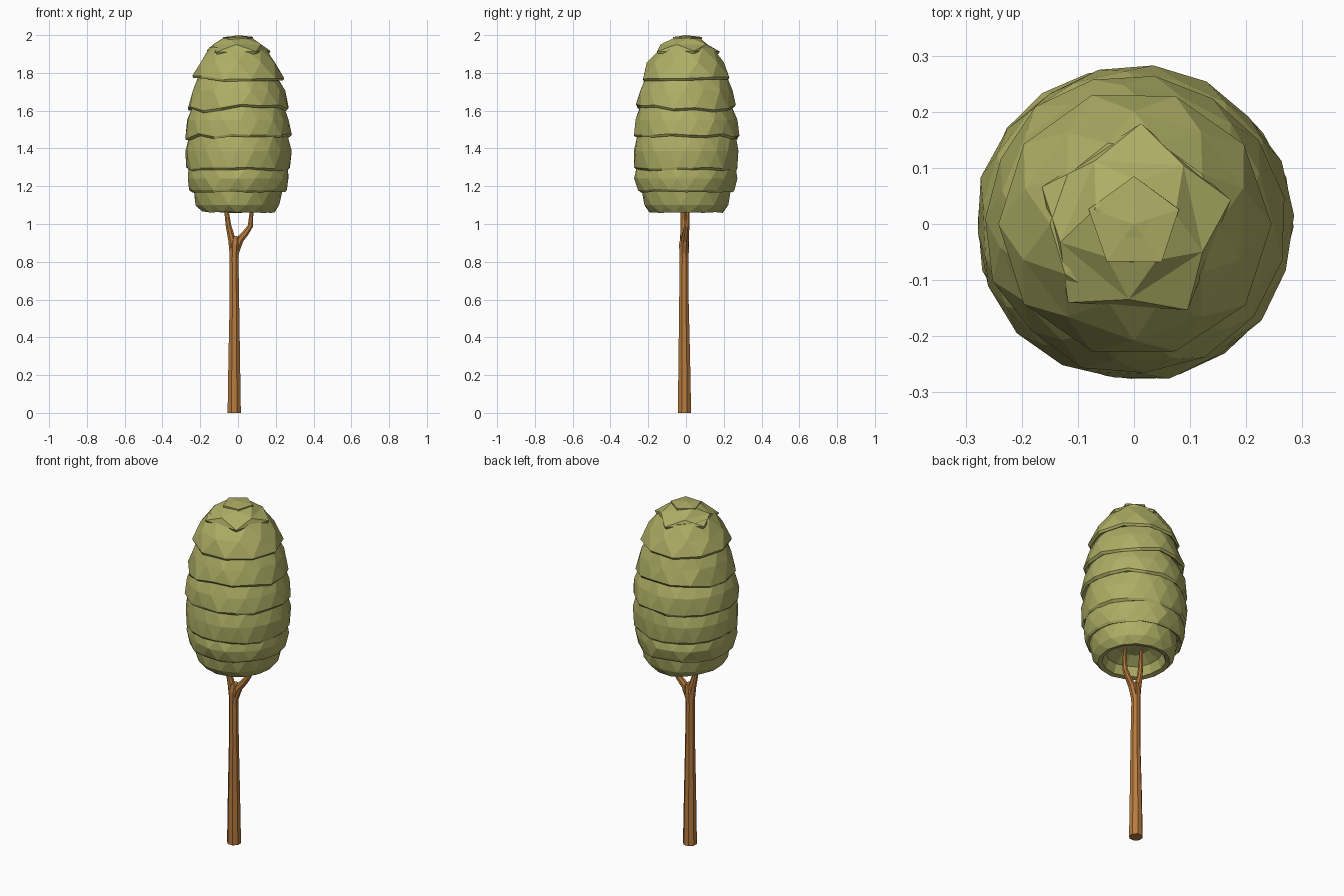
import bpy, bmesh, math, random
from mathutils import Vector

if "Cube" in bpy.data.objects:
    bpy.data.objects.remove(bpy.data.objects["Cube"])

random.seed(4)


def material(name, rgb):
    m = bpy.data.materials.new(name)
    m.diffuse_color = (*rgb, 1)
    m.use_nodes = True
    m.node_tree.nodes["Principled BSDF"].inputs["Base Color"].default_value = m.diffuse_color
    return m


LEAF = material("leaf green", (0.42, 0.42, 0.13))
BARK = material("bark brown", (0.48, 0.20, 0.05))


def finish(bm, name, mat):
    bmesh.ops.recalc_face_normals(bm, faces=bm.faces)
    me = bpy.data.meshes.new(name)
    bm.to_mesh(me)
    bm.free()
    me.materials.append(mat)
    ob = bpy.data.objects.new(name, me)
    bpy.context.collection.objects.link(ob)
    return ob


def tier(name, sides, profile, turn, wave, close_bottom=None):
    """Leaf skirt: triangulated rings turned half a step against each other."""
    bm = bmesh.new()
    ripple = [random.uniform(-wave, wave) for _ in range(sides)]
    rings = []
    for k, (r, z, edge) in enumerate(profile):
        ring = []
        for i in range(sides):
            shift = 0.0 if edge else 0.5
            a = math.radians(turn) + 2 * math.pi * (i + shift) / sides
            rr = r * random.uniform(0.98, 1.02)
            zz = z + (ripple[i] if edge else 0)
            ring.append(bm.verts.new((rr * math.cos(a), rr * math.sin(a), zz)))
        rings.append(ring)
    for k in range(len(rings) - 1):
        lo, hi = rings[k], rings[k + 1]
        same = profile[k][2] == profile[k + 1][2]
        lo_edge = profile[k][2]
        for i in range(sides):
            j = (i + 1) % sides
            if same:
                bm.faces.new((lo[i], lo[j], hi[j], hi[i]))
            elif lo_edge:
                bm.faces.new((lo[i], lo[j], hi[i]))
                bm.faces.new((lo[j], hi[j], hi[i]))
            else:
                bm.faces.new((lo[i], hi[j], hi[i]))
                bm.faces.new((lo[i], lo[j], hi[j]))
    tip = bm.verts.new((0, 0, profile[-1][1] + 0.004))
    for i in range(sides):
        bm.faces.new((rings[-1][i], rings[-1][(i + 1) % sides], tip))
    if close_bottom is not None:
        c = bm.verts.new((0, 0, close_bottom))
        for i in range(sides):
            bm.faces.new((rings[0][(i + 1) % sides], rings[0][i], c))
    return finish(bm, name, LEAF)


# hollow bottom tier: inside first, then outside
tier("leaf_tier_bottom", 15,
     [(0.09, 1.155, True), (0.15, 1.12, True), (0.17, 1.07, True), (0.195, 1.064, True),
      (0.222, 1.10, False), (0.24, 1.19, True), (0.20, 1.21, True)], 5, 0.006, 1.165)

# stacked skirts: sides, lower radius, lower z, upper radius, upper z, turn, wave
skirts = [
    (18, 0.256, 1.170, 0.262, 1.30, 0, 0.004),
    (20, 0.274, 1.285, 0.262, 1.47, 8, 0.005),
    (18, 0.281, 1.455, 0.238, 1.63, 3, 0.012),
    (15, 0.268, 1.605, 0.205, 1.79, 10, 0.018),
    (10, 0.243, 1.765, 0.150, 1.93, 36, 0.012),
    (5, 0.180, 1.905, 0.075, 1.988, 14, 0.012),
]
for n, (s, r0, z0, r1, z1, turn, wave) in enumerate(skirts):
    tier(f"leaf_tier_{n + 2}", s,
         [(r0 - 0.055, z0 + 0.025, True), (r0 - 0.008, z0, True), (r0, z0 + 0.012, True),
          (r0 * 0.45 + r1 * 0.55 + 0.012, z0 * 0.45 + z1 * 0.55, False),
          (r1, z1, True)], turn, wave)

# small five-sided top tuft
tier("leaf_tuft", 5, [(0.05, 1.975, True), (0.083, 1.978, True), (0.084, 1.99, True),
                      (0.03, 1.996, True)], 18, 0.003)


def limb(name, path, sides=8):
    """Tapered tube through (x, y, z, radius) points."""
    bm = bmesh.new()
    pts = [Vector(p[:3]) for p in path]
    rings = []
    for i, p in enumerate(pts):
        d = (pts[min(i + 1, len(pts) - 1)] - pts[max(i - 1, 0)]).normalized()
        if i == 0 and p.z == 0:
            d = Vector((0, 0, 1))
        u = Vector((0, 1, 0)).cross(d).normalized()
        v = d.cross(u)
        rings.append([bm.verts.new(p + path[i][3] * (
            u * math.cos(2 * math.pi * (k + 0.5) / sides) + v * math.sin(2 * math.pi * (k + 0.5) / sides)))
            for k in range(sides)])
    for a, b in zip(rings, rings[1:]):
        for k in range(sides):
            j = (k + 1) % sides
            bm.faces.new((a[k], a[j], b[j], b[k]))
    bm.faces.new(rings[0][::-1])
    bm.faces.new(rings[-1])
    return finish(bm, name, BARK)


# trunk and its two forks
limb("trunk", [(-0.02, -0.008, 0, 0.038), (-0.02, -0.009, 0.3, 0.033), (-0.019, -0.011, 0.6, 0.027),
               (-0.021, -0.01, 0.82, 0.025), (-0.018, -0.01, 0.89, 0.029), (-0.012, -0.008, 0.935, 0.022)])
limb("left_branch", [(-0.022, -0.01, 0.83, 0.023), (-0.033, -0.012, 0.92, 0.021),
                     (-0.05, -0.014, 0.99, 0.016), (-0.06, -0.016, 1.06, 0.013), (-0.065, -0.018, 1.17, 0.01)])
limb("right_branch", [(-0.018, -0.01, 0.84, 0.022), (0.008, -0.006, 0.915, 0.022), (0.042, 0.0, 0.955, 0.018),
                      (0.066, 0.004, 0.99, 0.015), (0.071, 0.008, 1.06, 0.011), (0.074, 0.01, 1.17, 0.009)])
